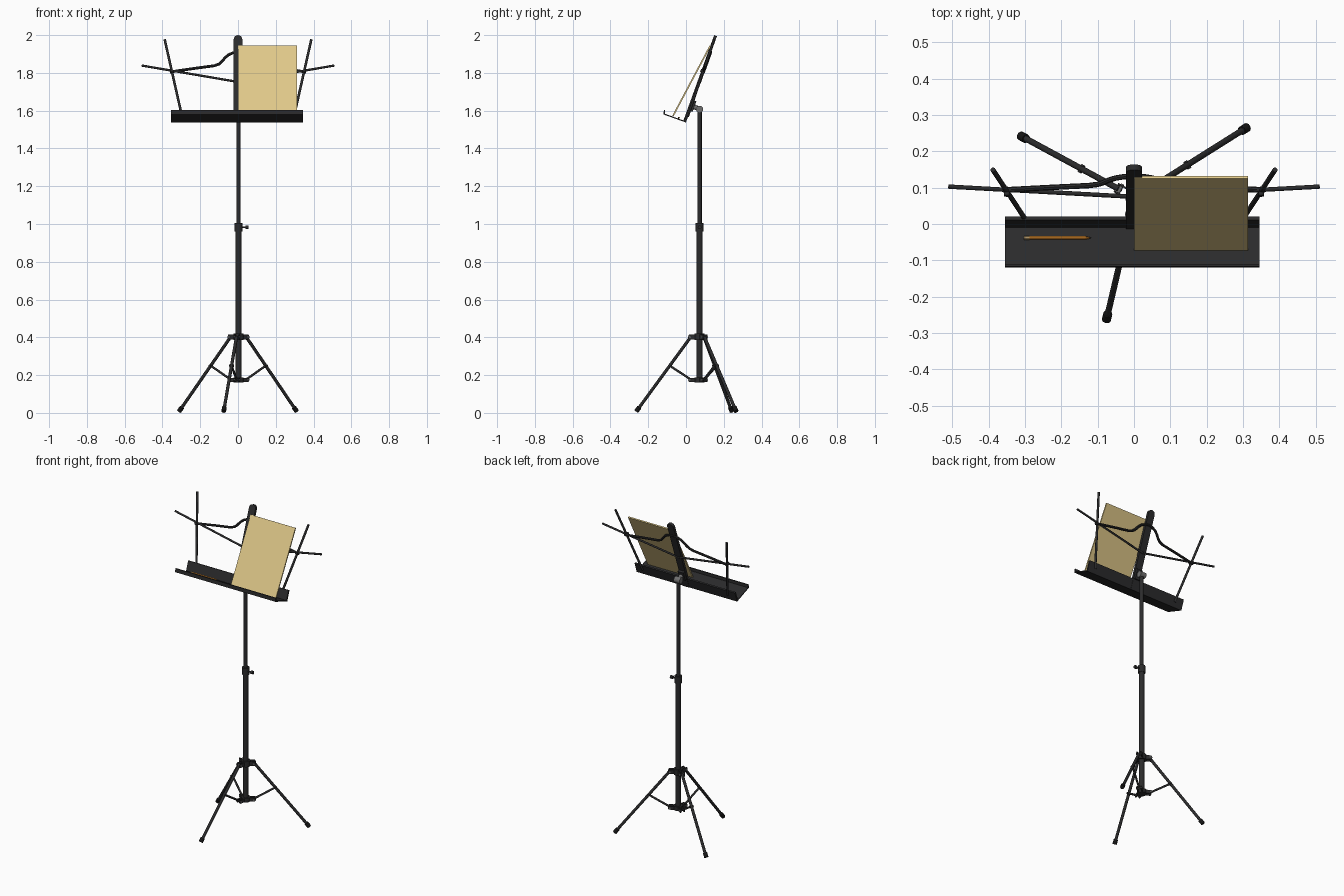
import bpy, bmesh, math
from mathutils import Vector

if "Cube" in bpy.data.objects:
    bpy.data.objects.remove(bpy.data.objects["Cube"])


def mat(name, c):
    m = bpy.data.materials.new(name)
    m.diffuse_color = (*c, 1)
    m.use_nodes = True
    m.node_tree.nodes["Principled BSDF"].inputs["Base Color"].default_value = m.diffuse_color
    return m


METAL = mat("black_metal", (0.024, 0.024, 0.025))
RUBBER = mat("black_rubber", (0.008, 0.008, 0.008))
GREY = mat("grey_hinge", (0.16, 0.16, 0.16))
PAPER = mat("cream_paper", (0.74, 0.58, 0.25))
ORANGE = mat("pencil_orange", (0.55, 0.2, 0.02))
WOOD = mat("pencil_wood", (0.65, 0.45, 0.2))


def finish(ob, m, smooth=True):
    ob.data.materials.append(m)
    if smooth:
        bpy.ops.object.select_all(action='DESELECT')
        ob.select_set(True)
        bpy.context.view_layer.objects.active = ob
        bpy.ops.object.shade_smooth_by_angle(angle=math.radians(40))
    return ob


def from_bmesh(name, bm, m, smooth=True):
    bmesh.ops.recalc_face_normals(bm, faces=bm.faces)
    me = bpy.data.meshes.new(name)
    bm.to_mesh(me)
    bm.free()
    ob = bpy.data.objects.new(name, me)
    bpy.context.collection.objects.link(ob)
    return finish(ob, m, smooth)


def rod(name, a, b, r, m=METAL, r2=None, sides=16):
    """Cylinder or cone between two points."""
    a, b = Vector(a), Vector(b)
    bm = bmesh.new()
    bmesh.ops.create_cone(bm, cap_ends=True, segments=sides, radius1=r,
                          radius2=r if r2 is None else r2, depth=(b - a).length)
    rot = (b - a).to_track_quat('Z', 'Y').to_matrix()
    for v in bm.verts:
        v.co = rot @ v.co + (a + b) / 2
    return from_bmesh(name, bm, m)


def prism(name, pts, offset, m=METAL, smooth=False):
    """Extrude a closed 3D outline by an offset."""
    bm = bmesh.new()
    f = bm.faces.new([bm.verts.new(p) for p in pts])
    g = bmesh.ops.extrude_face_region(bm, geom=[f])
    bmesh.ops.translate(bm, vec=Vector(offset),
                        verts=[v for v in g["geom"] if isinstance(v, bmesh.types.BMVert)])
    return from_bmesh(name, bm, m, smooth)


def wire(name, pts, r, m=METAL):
    """Bent round wire through the points."""
    cu = bpy.data.curves.new(name, 'CURVE')
    cu.dimensions = '3D'
    cu.bevel_depth, cu.bevel_resolution, cu.use_fill_caps = r, 2, True
    s = cu.splines.new('POLY')
    s.points.add(len(pts) - 1)
    for p, q in zip(s.points, pts):
        p.co = (*q, 1)
    ob = bpy.data.objects.new(name, cu)
    bpy.context.collection.objects.link(ob)
    bpy.ops.object.select_all(action='DESELECT')
    ob.select_set(True)
    bpy.context.view_layer.objects.active = ob
    bpy.ops.object.convert(target='MESH')
    return finish(bpy.context.object, m)


# Desk frame: u runs up the tilted desk, v points out of its front
T = math.radians(19.8)
S, C = math.sin(T), math.cos(T)


def desk(x, u, v=0.0):
    return Vector((x, -0.008 + u * S - v * C, 1.54 + u * C + v * S))


def desk_z(x, z, v=0.0):
    return desk(x, (z - 1.54) / C, v)


# Pole
PY = 0.072
AX = Vector((0.003, PY, 0))


def at(z, x=0):
    return AX + Vector((x, 0, z))


rod("lower_pole", at(0.165), at(0.98), 0.0165, sides=24)
rod("upper_pole", at(0.95), at(1.6), 0.0115, sides=24)
rod("height_clamp", at(0.96), at(1.005), 0.021, sides=24)
rod("clamp_screw", at(0.983, 0.015), at(0.983, 0.042), 0.005)
rod("clamp_knob", at(0.983, 0.038), at(0.983, 0.053), 0.010)

# Tripod
rod("upper_collar", at(0.385), at(0.42), 0.027, sides=24)
rod("lower_collar", at(0.162), at(0.188), 0.027, sides=24)
for i, (fx, fy) in enumerate([(-0.309, 0.241), (0.308, 0.264), (-0.075, -0.26)], 1):
    foot = Vector((fx, fy, 0.012))
    d = (foot - AX)
    d.z = 0
    d.normalize()
    side = Vector((-d.y, d.x, 0))
    top = at(0.402) + d * 0.048
    axis = (foot - top).normalized()
    # forked lugs on both collars
    for z, h, nm in ((0.389, 0.026, "upper_lug"), (0.164, 0.022, "lower_lug")):
        for s in (-1, 1):
            o = at(z) + side * (0.0115 * s - 0.0025)
            prism(f"{nm}_{i}", [o + d * 0.018, o + d * 0.054, o + d * 0.060 + Vector((0, 0, h / 2)),
                                o + d * 0.054 + Vector((0, 0, h)), o + d * 0.018 + Vector((0, 0, h))],
                  side * 0.005)
        p = at(z + h / 2) + d * 0.048
        rod(f"{nm}_pin_{i}", p - side * 0.017, p + side * 0.017, 0.005, GREY)
    rod(f"leg_{i}", top, foot, 0.0085)
    rod(f"foot_{i}", foot - axis * 0.022, foot + axis * 0.005, 0.0125, RUBBER)
    mid = top.lerp(foot, 0.39)
    rod(f"strut_{i}", at(0.175) + d * 0.045, mid, 0.006)
    rod(f"strut_pin_{i}", mid - side * 0.012, mid + side * 0.012, 0.006)

# Tilting head
rod("head_hinge", at(1.607, -0.02), at(1.607, 0.02), 0.019, GREY, sides=24)
rod("head_arm", at(1.607), desk(0.003, 0.095, -0.005), 0.013, GREY)
prism("head_bracket", [desk(-0.02, 0.065, -0.022), desk(0.02, 0.065, -0.022),
                       desk(0.02, 0.125, -0.022), desk(-0.02, 0.125, -0.022)],
      desk(0, 0, 0.02) - desk(0, 0))

# Spine with a rounded top
R = 0.0225
outline = [desk(-R, 0.0, -0.008), desk(R, 0.0, -0.008)]
outline += [desk(R * math.cos(a), 0.463 + R * math.sin(a), -0.008)
            for a in (math.pi * k / 12 for k in range(13))]
prism("spine", outline, desk(0, 0, 0.016) - desk(0, 0), smooth=True)

# Tray: bent sheet with a tall back and a short front lip
t = 0.006
section = [(0.0, -0.006), (0.0, 0.118), (0.022, 0.124), (0.024, 0.118),
           (t, 0.112), (t, 0.004), (0.066, 0.004), (0.066, -0.006)]
prism("tray", [desk(-0.355, u, v) for u, v in section], (0.70, 0, 0))

# Wire wings, mirrored
for s, nm in ((-1, "left"), (1, "right")):
    rod(f"{nm}_post", desk_z(0.296 * s, 1.57, -0.006), desk_z(0.388 * s, 1.976), 0.0068)
    rod(f"{nm}_cross_wire", desk_z(0, 1.754, -0.006), desk_z(0.51 * s, 1.84, -0.003), 0.006)
    path = [(0.36, 1.807), (0.23, 1.826), (0.125, 1.840), (0.10, 1.849), (0.085, 1.862),
            (0.068, 1.883), (0.05, 1.898), (0.025, 1.909), (0, 1.912)]
    wire(f"{nm}_bent_arm", [desk_z(x * s, z, -0.006) for x, z in path], 0.0075)
    p = desk_z(0.35 * s, 1.809)
    n = desk(0, 0, 0.012) - desk(0, 0)
    rod(f"{nm}_rivet", p - n, p + n, 0.008)

# Sheet music
lo, hi = Vector((0, -0.069, 1.572)), Vector((0, 0.128, 1.943))
w = Vector((0, -0.88, 0.47)) * 0.004
prism("sheet_music", [lo - w, lo + w, hi + w, hi - w], (0.313, 0, 0), PAPER)

# Pencil
pu, pv = t + 0.005, 0.036
rod("pencil_end", desk(-0.302, pu, pv), desk(-0.288, pu, pv), 0.0052, WOOD, sides=8)
rod("pencil_body", desk(-0.288, pu, pv), desk(-0.134, pu, pv), 0.0052, ORANGE, sides=6)
rod("pencil_cone", desk(-0.134, pu, pv), desk(-0.122, pu, pv), 0.005, ORANGE, 0.002, 8)
rod("pencil_lead", desk(-0.122, pu, pv), desk(-0.117, pu, pv), 0.002, RUBBER, 0.0004, 8)
